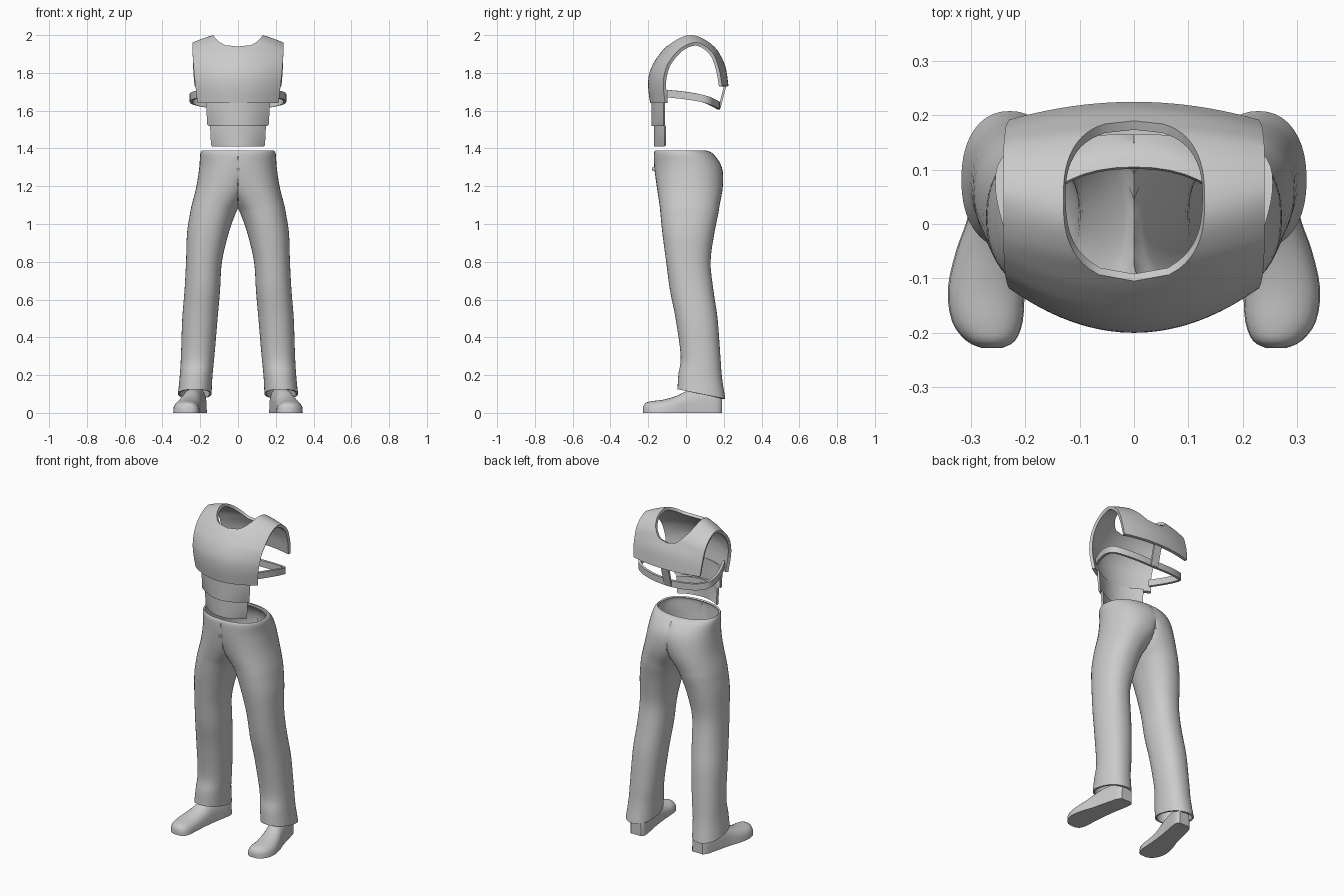
import bpy, bmesh, math
from mathutils import Vector

if "Cube" in bpy.data.objects:
    bpy.data.objects.remove(bpy.data.objects["Cube"])

grey = bpy.data.materials.new("plain_grey")
grey.diffuse_color = (0.6, 0.6, 0.6, 1)
grey.use_nodes = True
grey.node_tree.nodes["Principled BSDF"].inputs["Base Color"].default_value = grey.diffuse_color


def smooth(rows, n):
    """Catmull-Rom interpolation of control rows, n steps per span."""
    out = []
    for i in range(len(rows) - 1):
        a, b, c, d = (rows[max(0, min(len(rows) - 1, i + k))] for k in (-1, 0, 1, 2))
        for s in range(n):
            t = s / n
            out.append([0.5 * (2*q + (r-p)*t + (2*p-5*q+4*r-s4)*t*t + (3*q-p-3*r+s4)*t**3)
                        for p, q, r, s4 in zip(a, b, c, d)])
    out.append(list(rows[-1]))
    return out


def power(v, e):
    return math.copysign(abs(v) ** e, v)


def loft(name, rings, ref, closed=False, caps=False, thick=0, mirror=False):
    """Skin a list of point rows; faces point away from ref."""
    bm = bmesh.new()
    vs = [[bm.verts.new(p) for p in ring] for ring in rings]
    n = len(rings[0])
    for a, b in zip(vs, vs[1:]):
        for j in range(n if closed else n - 1):
            k = (j + 1) % n
            bm.faces.new((a[j], a[k], b[k], b[j]))
    if caps:
        bm.faces.new(vs[0][::-1])
        bm.faces.new(vs[-1])
    if mirror:
        seam = [f for f in bm.faces if all(abs(v.co.x) < 1e-5 for v in f.verts)]
        bmesh.ops.delete(bm, geom=seam, context='FACES')
    bmesh.ops.remove_doubles(bm, verts=bm.verts[:], dist=1e-5)
    bm.normal_update()
    r = Vector(ref)
    if sum(f.normal.dot(f.calc_center_median() - r) * f.calc_area() for f in bm.faces) < 0:
        bmesh.ops.reverse_faces(bm, faces=bm.faces[:])
    me = bpy.data.meshes.new(name)
    bm.to_mesh(me)
    bm.free()
    ob = bpy.data.objects.new(name, me)
    bpy.context.collection.objects.link(ob)
    me.materials.append(grey)
    bpy.ops.object.select_all(action='DESELECT')
    ob.select_set(True)
    bpy.context.view_layer.objects.active = ob
    if mirror:
        m = ob.modifiers.new("mirror", 'MIRROR')
        m.merge_threshold = 0.0005
        bpy.ops.object.modifier_apply(modifier=m.name)
    if thick:
        m = ob.modifiers.new("thickness", 'SOLIDIFY')
        m.thickness, m.offset = thick, -1
        bpy.ops.object.modifier_apply(modifier=m.name)
    bpy.ops.object.shade_smooth_by_angle(angle=math.radians(40))
    return ob


# Trousers: z, inner x, outer x, front y, back y; inner side is clamped at the seam
legs = [(.10, .14, .318, -.045, .208), (.2, .135, .308, -.04, .19), (.3, .125, .302, -.028, .182),
        (.5, .108, .295, -.055, .167), (.65, .095, .283, -.085, .145), (.8, .085, .275, -.105, .13),
        (.95, .05, .27, -.125, .15), (1.05, .015, .255, -.135, .17), (1.1, -.015, .245, -.14, .178),
        (1.2, -.1, .22, -.155, .195), (1.3, -.18, .205, -.168, .19), (1.37, -.2, .2, -.17, .145),
        (1.39, -.19, .19, -.162, .105)]
rings = []
for z, xi, xo, yf, yb in smooth(legs, 4):
    ring = []
    for j in range(40):
        a = 2 * math.pi * j / 40
        c, s = power(math.cos(a), .9), power(math.sin(a), .9)
        hem = max(0, 1 - (z - .1) / .15) * -.025 * s
        ring.append((max(0, (xi + xo) / 2 + (xo - xi) / 2 * c),
                     (yf + yb) / 2 + (yb - yf) / 2 * s, z + hem))
    rings.append(ring)
loft("trousers", rings, (.13, .04, .8), closed=True, thick=.01, mirror=True)

# Trouser button
bpy.ops.mesh.primitive_cylinder_add(vertices=12, radius=.008, depth=.02,
                                    location=(0, -.17, 1.29), rotation=(math.pi / 2, 0, 0))
button = bpy.context.object
button.name = "trouser_button"
button.data.materials.append(grey)

# Shoes: y, centre x, half width, height
shoe = [(-.228, .262, .02, .03), (-.215, .264, .045, .052), (-.18, .27, .065, .062),
        (-.12, .272, .071, .07), (-.05, .262, .066, .09), (0, .25, .06, .115),
        (.05, .24, .057, .13), (.12, .225, .055, .135), (.17, .215, .05, .135), (.19, .212, .035, .13)]
rings = []
for y, xc, hw, h in smooth(shoe, 3):
    rings.append([(xc + hw * math.cos(2 * math.pi * j / 24), y,
                   h * max(0, math.sin(2 * math.pi * j / 24)) ** .65) for j in range(24)])
loft("shoes", rings, (.25, 0, .05), closed=True, caps=True, mirror=True)

# Vest: centre y, z; arm edge y, z; half width. Runs from front hem over shoulder to back hem
vest = [(-.19, 1.64, -.11, 1.64, .215), (-.2, 1.72, -.12, 1.72, .224), (-.196, 1.79, -.117, 1.78, .231),
        (-.17, 1.855, -.1, 1.84, .236), (-.135, 1.905, -.075, 1.88, .239),
        (-.105, 1.94, -.05, 1.91, .24), (-.06, 1.985, -.02, 1.935, .24), (0, 2.015, .02, 1.955, .24),
        (.06, 2.008, .06, 1.96, .24), (.12, 1.975, .105, 1.94, .24), (.165, 1.93, .145, 1.9, .24),
        (.19, 1.88, .165, 1.855, .238), (.212, 1.82, .18, 1.8, .236), (.225, 1.73, .192, 1.73, .23)]
rings = []
for py, pz, ey, ez, w in smooth(vest, 5):
    k = abs((py - .0425) / .1475)
    neck = .13 * (1 - k ** 2.8) ** (1 / 2.8) if k < .999 else 0
    ring = []
    for j in range(11):
        x = neck + (w - neck) * j / 10
        t = (x / w) ** 2
        ring.append((x, py + (ey - py) * t, pz + (ez - pz) * t))
    rings.append(ring)
loft("vest", rings, (0, .02, 1.78), thick=.018, mirror=True)

# Belly plates: bottom z, top z, half widths, centre y, edge y
for name, z0, z1, w0, w1, yc, ye in (("upper_belly_plate", 1.52, 1.65, .163, .17, -.183, -.12),
                                     ("lower_belly_plate", 1.41, 1.52, .143, .148, -.17, -.115)):
    rings = []
    for z, w in ((z0, w0 - .008), (z0 + .008, w0), (z1, w1)):
        rings.append([(w * u / 8, yc + (ye - yc) * (u / 8) ** 2, z) for u in range(-8, 9)])
    loft(name, rings, (0, .1, (z0 + z1) / 2), thick=.012)

# Strap around the sides and back
path = [(.2, -.1, 1.69), (.235, -.02, 1.682), (.255, .06, 1.67), (.245, .12, 1.655),
        (.19, .155, 1.64), (.1, .175, 1.63), (0, .18, 1.625)]
loft("side_strap", [[(x, y, z - .02), (x, y, z + .02)] for x, y, z in smooth(path, 4)],
     (0, 0, 1.65), thick=.015, mirror=True)

# Short link between strap and vest back
loft("back_link", [[(-.025, y, z), (.025, y, z)] for y, z in ((.182, 1.61), (.195, 1.66), (.218, 1.75))],
     (0, 0, 1.68), thick=.012)
